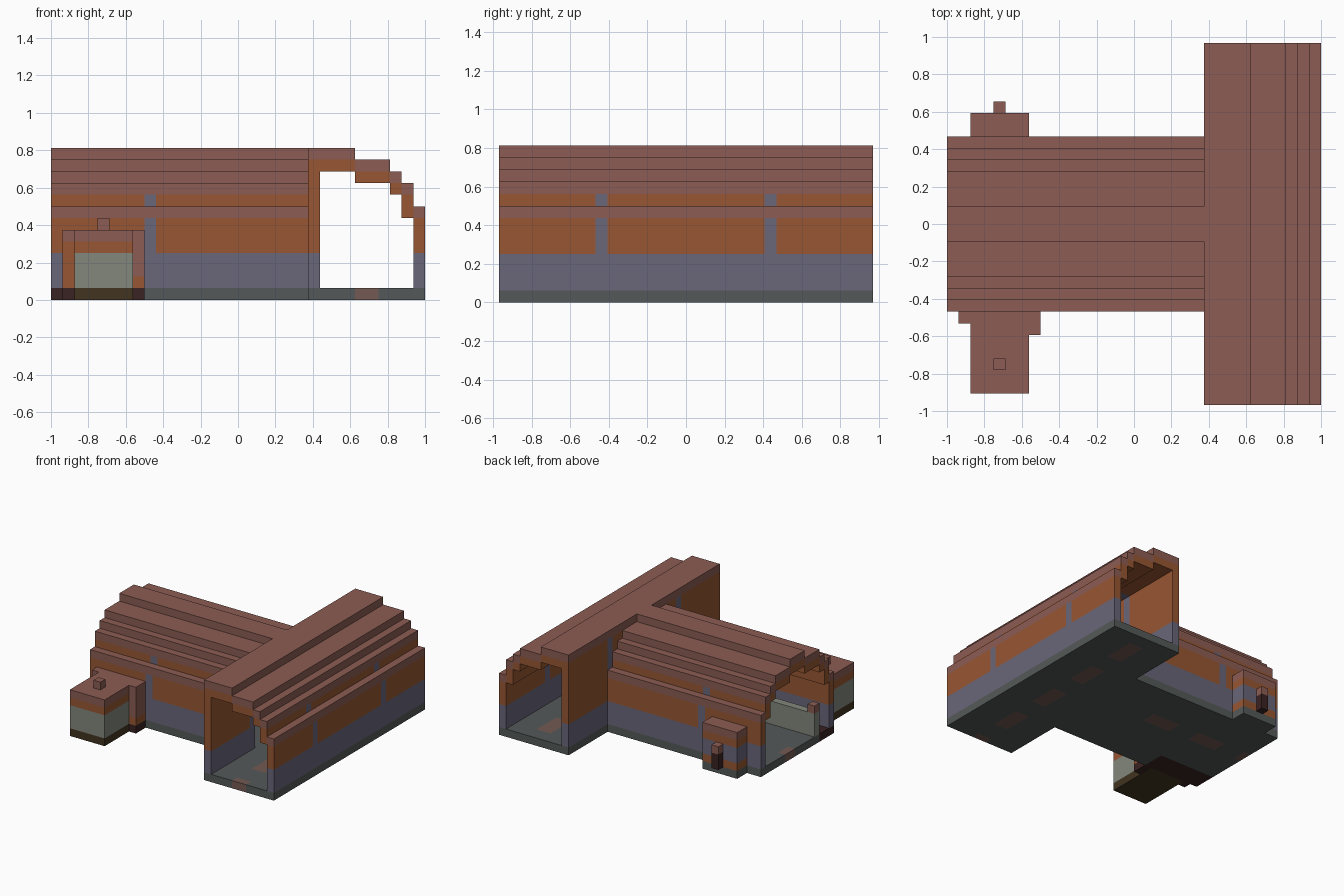
import bpy, bmesh, math
from mathutils import Vector

cube = bpy.data.objects.get("Cube")
if cube:
    bpy.data.objects.remove(cube, do_unlink=True)

V = 1 / 16                       # block size
ORIGIN = Vector((-1, -15.5 * V, 0))


def linear(c):
    c /= 255
    return c / 12.92 if c <= 0.04045 else ((c + 0.055) / 1.055) ** 2.4


PALETTE = {
    "roof_brown": (139, 92, 83), "wall_orange": (151, 86, 50),
    "base_purple": (106, 102, 122), "floor_grey": (84, 89, 88),
    "panel_pale": (130, 135, 124), "floor_olive": (66, 52, 32),
    "floor_maroon": (58, 34, 34), "tile_rose": (116, 90, 83),
}
MATS = {}
for name, rgb in PALETTE.items():
    mat = bpy.data.materials.new(name)
    mat.use_nodes = True
    col = [linear(c) for c in rgb] + [1]
    mat.diffuse_color = col
    bsdf = mat.node_tree.nodes["Principled BSDF"]
    bsdf.inputs["Base Color"].default_value = col
    bsdf.inputs["Roughness"].default_value = 0.9
    MATS[name] = mat

cells = {}                       # (i, j, k) -> (part, colour)


def fill(part, colour, xs, ys, zs):
    """Fill a block range; each range is (start, end), end excluded."""
    for i in range(*xs):
        for j in range(*ys):
            for k in range(*zs):
                cells[i, j, k] = (part, colour)


# Arch steps from the outer wall inwards: (underside, top) of each column
HAUNCH = [(1, 8), (7, 10), (9, 11), (10, 12), (10, 12), (10, 12)]
CROWN = (11, 13)


def arch_column(part, put, bottom, top, rib):
    """One column of the arch section: purple base, orange body, brown cap."""
    for k in range(bottom, top):
        if k == top - 1:
            colour = "roof_brown"
        else:
            colour = "base_purple" if k < 4 or rib else "wall_orange"
        cells[put(k)] = (part, colour)


# Side hall, symmetric arch running along x
side_arch = HAUNCH + [CROWN] * 3 + HAUNCH[::-1]
fill("side_floor", "floor_grey", (0, 22), (8, 23), (0, 1))
for i in range(22):
    for n, (bottom, top) in enumerate(side_arch):
        arch_column("side_hall", lambda k: (i, 8 + n, k), bottom, top, i == 8)

# Main hall, half arch with one straight wall, running along y
main_arch = [(1, 13)] + [CROWN] * 3 + HAUNCH[::-1]
fill("main_floor", "floor_grey", (22, 32), (0, 31), (0, 1))
for j in range(31):
    for n, (bottom, top) in enumerate(main_arch):
        arch_column("main_hall", lambda k: (22 + n, j, k), bottom, top, j in (8, 22))

# Opening between the halls
for n, (bottom, top) in enumerate(side_arch[1:-1]):
    for k in range(1, bottom):
        cells.pop((22, 9 + n, k), None)

# Rose floor tiles, the first of each row cut by the edge
for start in range(-3, 29, 7):
    fill("main_floor", "tile_rose", (26, 28), (max(start, 0), start + 4), (0, 1))
for start in range(-3, 15, 7):
    fill("side_floor", "tile_rose", (max(start, 0), start + 4), (16, 18), (0, 1))

# Service area with counter
fill("service_floor", "floor_maroon", (0, 8), (8, 11), (0, 1))
fill("counter", "panel_pale", (0, 8), (11, 12), (1, 4))
fill("counter_box", "roof_brown", (0, 1), (11, 12), (4, 5))

# Front booth
BOOTH = ((2, 7), (1, 8))
for colour, zs in (("floor_olive", (0, 1)), ("panel_pale", (1, 4)),
                   ("wall_orange", (4, 5)), ("roof_brown", (5, 6))):
    fill("booth", colour, *BOOTH, zs)
fill("booth_chimney", "roof_brown", (4, 5), (3, 4), (6, 7))

# Booth side piers
for part, xs, ys, middle in (("narrow_pier", (1, 2), (7, 8), "wall_orange"),
                             ("wide_pier", (7, 8), (6, 8), "roof_brown")):
    fill(part, "floor_maroon", xs, ys, (0, 1))
    fill(part, "wall_orange", xs, ys, (1, 2))
    fill(part, middle, xs, ys, (2, 5))
    fill(part, "roof_brown", xs, ys, (5, 6))

# Rear annex with post
for colour, zs in (("floor_grey", (0, 1)), ("wall_orange", (1, 2)),
                   ("base_purple", (2, 4)), ("wall_orange", (4, 5)),
                   ("roof_brown", (5, 6))):
    fill("rear_annex", colour, (2, 7), (23, 25), zs)
fill("rear_post", "floor_maroon", (4, 5), (25, 26), (1, 3))
fill("rear_post", "roof_brown", (4, 5), (25, 26), (3, 4))


def build(part):
    """Mesh the exposed block faces of one part and merge flat areas."""
    mesh = bpy.data.meshes.new(part)
    bm = bmesh.new()
    used = []
    for cell, (owner, colour) in cells.items():
        if owner != part:
            continue
        if colour not in used:
            used.append(colour)
        for axis in range(3):
            for side in (0, 1):
                near = list(cell)
                near[axis] += 2 * side - 1
                if tuple(near) in cells:
                    continue
                corners = []
                for a, b in ((0, 0), (1, 0), (1, 1), (0, 1)):
                    p = Vector(cell)
                    p[axis] += side
                    p[(axis + 1) % 3] += a
                    p[(axis + 2) % 3] += b
                    corners.append(bm.verts.new(ORIGIN + p * V))
                if not side:
                    corners.reverse()
                bm.faces.new(corners).material_index = used.index(colour)
    bmesh.ops.remove_doubles(bm, verts=bm.verts, dist=V / 100)
    bmesh.ops.dissolve_limit(bm, angle_limit=math.radians(1), verts=bm.verts,
                             edges=bm.edges, delimit={'MATERIAL'})
    bm.to_mesh(mesh)
    bm.free()
    for colour in used:
        mesh.materials.append(MATS[colour])
    bpy.context.collection.objects.link(bpy.data.objects.new(part, mesh))


for part in dict.fromkeys(owner for owner, _ in cells.values()):
    build(part)
